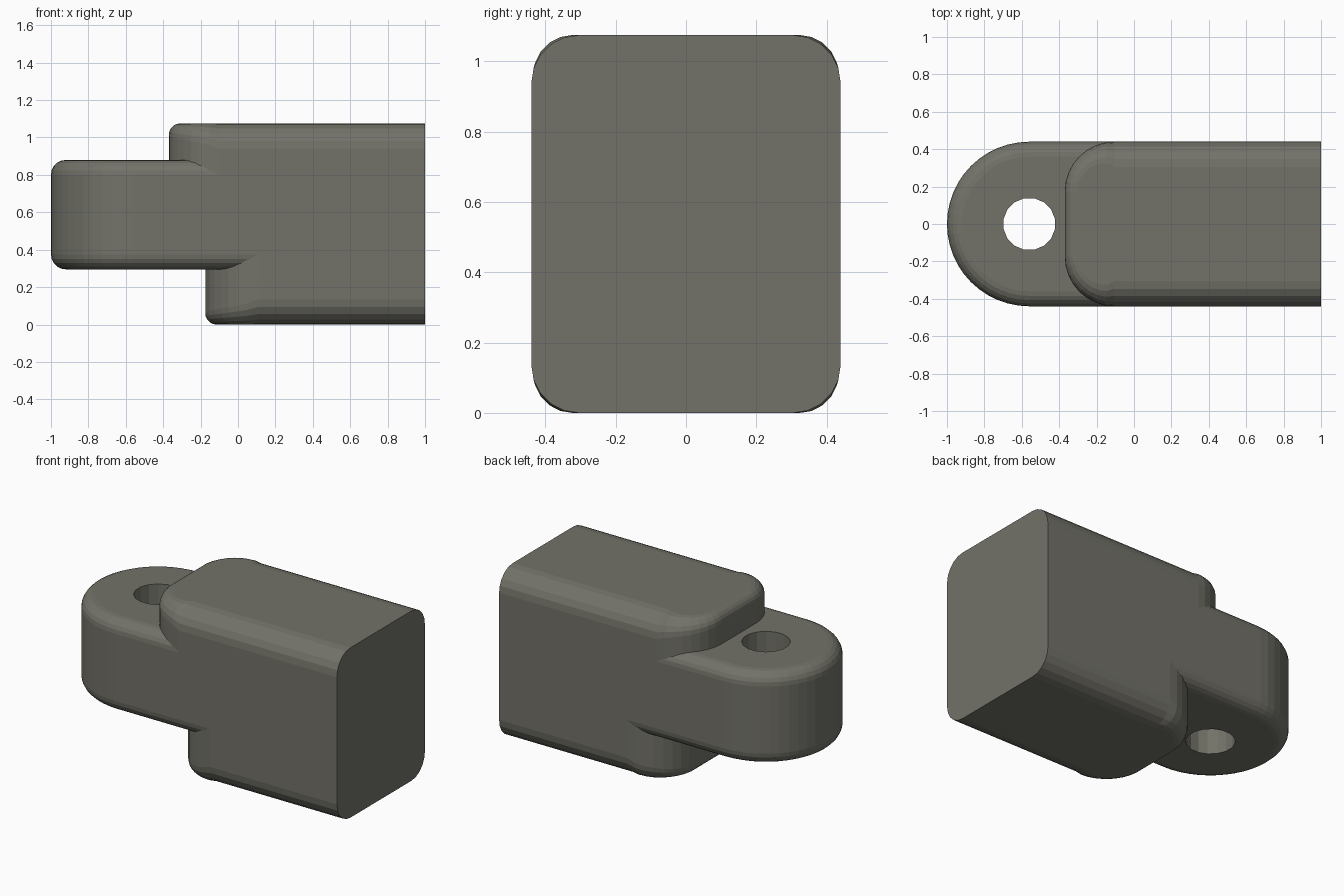
import bpy, bmesh
from math import sin, cos, pi

if "Cube" in bpy.data.objects:
    bpy.data.objects.remove(bpy.data.objects["Cube"])

HALF_W = 0.44


def rounded_block(name, x_front, x_back, z0, z1, corner, r_front, r_side,
                  round_low=True, round_high=True, arc=8, steps=5):
    """Bar with a rounded nose in plan; edge radius blends from nose to sides."""
    # Plan outline: (x, y, normal x, normal y, edge radius)
    outline = [(x_back, -HALF_W, 0, -1, r_side)]
    for side in (-1, 1):
        for i in range(arc + 1):
            k = i / arc if side < 0 else 1 - i / arc
            if corner >= HALF_W and side > 0 and i == 0:
                continue
            a = k * pi / 2
            nx, ny = -sin(a), side * cos(a)
            outline.append((x_front + corner + corner * nx,
                            side * (HALF_W - corner) + corner * ny,
                            nx, ny, r_side + (r_front - r_side) * k ** 0.6))
    outline.append((x_back, HALF_W, 0, 1, r_side))

    # Levels: (base height, direction into the block, roll angle)
    angles = [pi / 2 * i / steps for i in range(steps + 1)]
    levels = [(z0, 1, t) for t in reversed(angles)] if round_low else [(z0, 0, 0)]
    levels += [(z1, -1, t) for t in angles] if round_high else [(z1, 0, 0)]

    bm = bmesh.new()
    rings = []
    for z, d, t in levels:
        rings.append([bm.verts.new((x - nx * r * (1 - cos(t)),
                                    y - ny * r * (1 - cos(t)),
                                    z + d * r * (1 - sin(t))))
                      for x, y, nx, ny, r in outline])
    n = len(outline)
    for lo, hi in zip(rings, rings[1:]):
        for i in range(n):
            j = (i + 1) % n
            bm.faces.new((lo[i], lo[j], hi[j], hi[i]))
    bm.faces.new(rings[0])
    bm.faces.new(rings[-1])
    bmesh.ops.recalc_face_normals(bm, faces=bm.faces)
    mesh = bpy.data.meshes.new(name)
    bm.to_mesh(mesh)
    bm.free()
    obj = bpy.data.objects.new(name, mesh)
    bpy.context.collection.objects.link(obj)
    return obj


def combine(target, other, operation):
    mod = target.modifiers.new(operation.lower(), 'BOOLEAN')
    mod.operation, mod.solver, mod.object = operation, 'EXACT', other
    bpy.ops.object.select_all(action='DESELECT')
    bpy.context.view_layer.objects.active = target
    target.select_set(True)
    bpy.ops.object.modifier_apply(modifier=mod.name)
    bpy.data.objects.remove(other)


# Main body: longer upper half and shorter lower half
body = rounded_block("hinge_block", -0.37, 1, 0.5, 1.075, 0.265, 0.06, 0.135,
                     round_low=False)
lower = rounded_block("lower_body", -0.175, 1, 0, 0.5, 0.28, 0.06, 0.135,
                      round_high=False)
# Round-ended tongue
tongue = rounded_block("tongue", -1, 0.6, 0.295, 0.88, HALF_W, 0.08, 0.08, arc=12)
combine(body, lower, 'UNION')
combine(body, tongue, 'UNION')

# Pin hole through the tongue
bpy.ops.mesh.primitive_cylinder_add(vertices=16, radius=0.14, depth=1,
                                    location=(-0.56, 0, 0.55),
                                    rotation=(0, 0, pi / 16))
hole = bpy.context.object
hole.name = "pin_hole_cutter"
hole.hide_render = True
combine(body, hole, 'DIFFERENCE')

# Dark warm grey, faceted finish
paint = bpy.data.materials.new("warm_grey")
paint.diffuse_color = (0.17, 0.168, 0.141, 1)
paint.use_nodes = True
paint.node_tree.nodes["Principled BSDF"].inputs["Base Color"].default_value = paint.diffuse_color
body.data.materials.clear()
body.data.materials.append(paint)
for face in body.data.polygons:
    face.use_smooth = False
    face.material_index = 0
